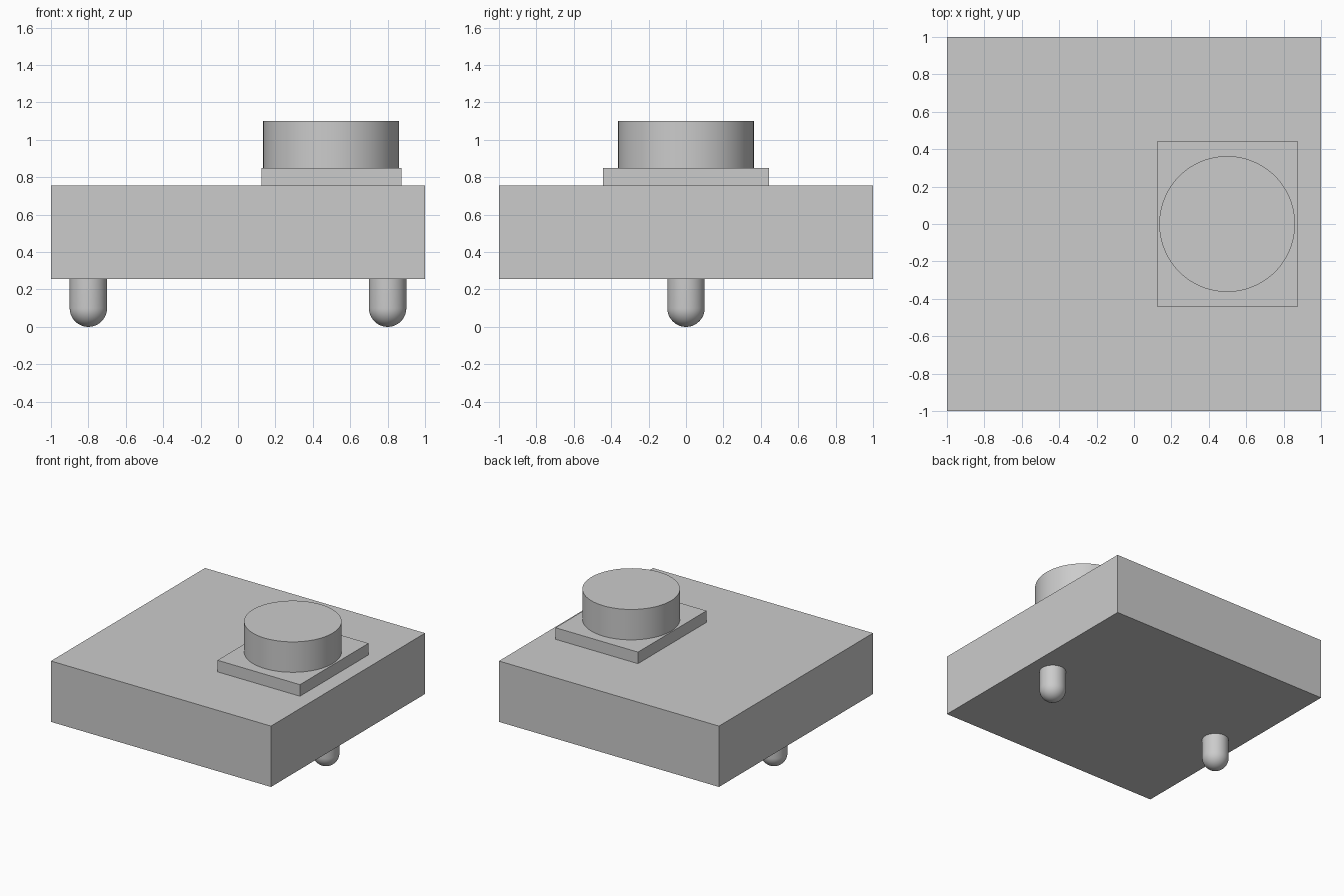
import bpy
import bmesh
import math
from mathutils import Vector

cube = bpy.data.objects.get("Cube")
if cube:
    bpy.data.objects.remove(cube, do_unlink=True)

grey = bpy.data.materials.new("light_grey")
grey.use_nodes = True
colour = (0.6, 0.6, 0.6, 1.0)
grey.diffuse_color = colour
grey.node_tree.nodes["Principled BSDF"].inputs["Base Color"].default_value = colour


def finish(name, bm, location, smooth=False):
    mesh = bpy.data.meshes.new(name)
    bmesh.ops.recalc_face_normals(bm, faces=bm.faces)
    bm.to_mesh(mesh)
    bm.free()
    mesh.materials.append(grey)
    obj = bpy.data.objects.new(name, mesh)
    obj.location = location
    bpy.context.collection.objects.link(obj)
    if smooth:
        bpy.ops.object.select_all(action="DESELECT")
        obj.select_set(True)
        bpy.context.view_layer.objects.active = obj
        bpy.ops.object.shade_smooth_by_angle(angle=math.radians(35))


def box(name, size, location):
    bm = bmesh.new()
    bmesh.ops.create_cube(bm, size=1)
    bmesh.ops.scale(bm, vec=Vector(size), verts=bm.verts)
    finish(name, bm, location)


def lathe(name, profile, location, steps=64):
    """Revolve (radius, height) points about the z axis."""
    bm = bmesh.new()
    verts = [bm.verts.new((r, 0, z)) for r, z in profile]
    edges = [bm.edges.new(pair) for pair in zip(verts, verts[1:])]
    bmesh.ops.spin(bm, geom=verts + edges, cent=(0, 0, 0), axis=(0, 0, 1),
                   angle=math.tau, steps=steps)
    bmesh.ops.remove_doubles(bm, verts=bm.verts, dist=0.0001)
    finish(name, bm, location, smooth=True)


# Main block and the raised plate
box("body", (2, 2, 0.5), (0, 0, 0.505))
box("button_plate", (0.75, 0.89, 0.095), (0.5, 0, 0.8025))

# Round button on the plate
lathe("button", [(0, 0), (0.363, 0), (0.363, 0.25), (0, 0.25)], (0.498, 0, 0.85), 96)

# Round-ended pins under the body
radius = 0.1
dome = [(radius * math.sin(a), radius - radius * math.cos(a))
        for a in (math.pi / 2 * i / 12 for i in range(13))]
for side, x in (("right", -0.8), ("left", 0.8)):
    lathe(side + "_pin", dome + [(radius, 0.255), (0, 0.255)], (x, 0, 0), 48)
